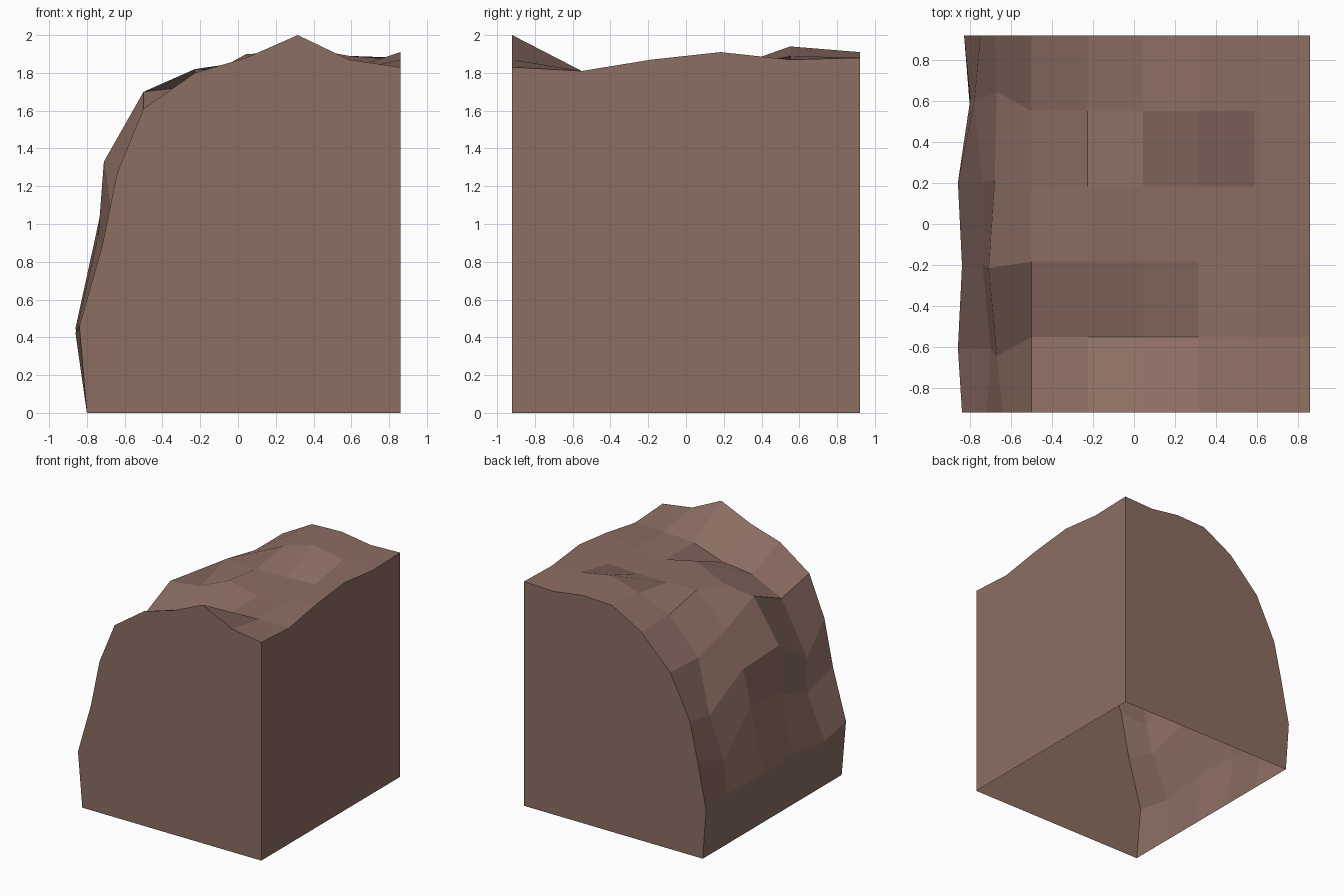
import bpy
import bmesh

cube = bpy.data.objects.get("Cube")
if cube:
    bpy.data.objects.remove(cube, do_unlink=True)

HALF_DEPTH = 0.92
RIGHT_X = 0.86
BRINK_X = -0.5
BASE_X = -0.8
MEAN_HEIGHT = 1.8

# Plateau heights above or below the mean, in hundredths.
# Each slice runs from the cliff brink to the right wall; slices go front to back.
plateau = [
    (-19, 0, 8, 20, 7, 3),
    (-26, -13, -10, -1, 1, 1),
    (-10, -7, 5, -1, 2, 7),
    (-24, 2, 1, 1, 2, 11),
    (-33, -5, 6, 14, 9, 7),
    (-32, -5, 10, 11, 7, 8),
]

# Cliff ledges as (overhang, height) in hundredths, front to back.
# The spread pushes the inner points outwards along the cliff.
ledges = [
    dict(spread=1.1, points=[(84, 46), (86, 42), (84, 46), (86, 45), (80, 42), (83, 42)]),
    dict(spread=1.1, points=[(72, 88), (70, 78), (74, 94), (74, 100), (78, 70), (75, 81)]),
    dict(spread=1.17, points=[(64, 127), (67, 105), (71, 133), (68, 129), (67, 106), (68, 112)]),
]


def make_material(name, colour):
    material = bpy.data.materials.new(name)
    material.use_nodes = True
    material.diffuse_color = colour
    shader = material.node_tree.nodes["Principled BSDF"]
    shader.inputs["Base Color"].default_value = colour
    shader.inputs["Roughness"].default_value = 0.9
    return material


def slice_points(index):
    """Profile of one slice, from the foot of the cliff up and over to the right wall."""
    last = len(plateau) - 1
    y = HALF_DEPTH * (2 * index / last - 1)
    is_end = index in (0, last)
    points = [(BASE_X, y, 0)]
    for ledge in ledges:
        overhang, height = ledge["points"][index]
        ledge_y = y if is_end else y * ledge["spread"]
        points.append((-overhang / 100, ledge_y, height / 100))
    heights = plateau[index]
    step = (RIGHT_X - BRINK_X) / (len(heights) - 1)
    for column, offset in enumerate(heights):
        points.append((BRINK_X + column * step, y, MEAN_HEIGHT + offset / 100))
    # Foot of the right wall
    points.append((RIGHT_X, y, 0))
    return points


bm = bmesh.new()
slices = [[bm.verts.new(p) for p in slice_points(i)] for i in range(len(plateau))]

# Cliff face and plateau: quads between neighbouring slices
for near, far in zip(slices, slices[1:]):
    for k in range(len(near) - 2):
        bm.faces.new((near[k], near[k + 1], far[k + 1], far[k]))

# Flat front and back walls
bm.faces.new(list(reversed(slices[0])))
bm.faces.new(slices[-1])

# Flat right wall; the underside stays open
top_edge = [s[-2] for s in slices]
bm.faces.new([slices[0][-1], slices[-1][-1]] + list(reversed(top_edge)))
for s in slices[1:-1]:
    bm.verts.remove(s[-1])

bm.normal_update()
bmesh.ops.recalc_face_normals(bm, faces=bm.faces[:])
# Keep the normals pointing outwards on the open shell
front_wall = min(bm.faces, key=lambda f: f.calc_center_median().y)
if front_wall.normal.y > 0:
    bmesh.ops.reverse_faces(bm, faces=bm.faces[:])

mesh = bpy.data.meshes.new("cliff_block")
bm.to_mesh(mesh)
bm.free()
mesh.materials.append(make_material("earth brown", (0.266, 0.156, 0.125, 1)))
cliff = bpy.data.objects.new("cliff_block", mesh)
bpy.context.collection.objects.link(cliff)
